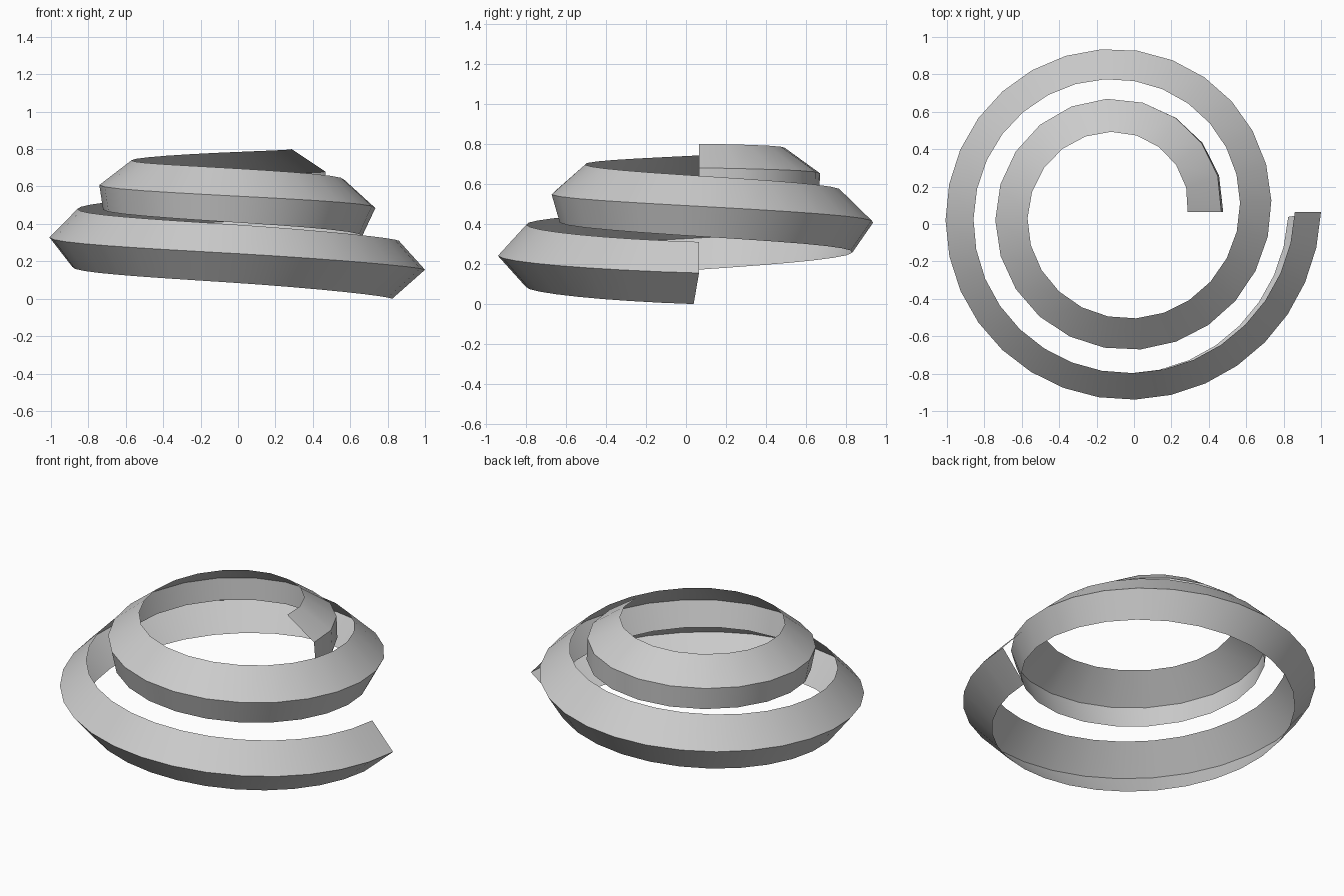
import bpy
import bmesh
import math

if "Cube" in bpy.data.objects:
    bpy.data.objects.remove(bpy.data.objects["Cube"])

CENTRE = (-0.07, 0.065)
TURNS = 2
SEGMENTS = 52
R0, R1 = 1.07, 0.537

# Section keys, one per quarter turn:
# crease height, top lip inset, top lip rise, bottom lip inset, bottom lip drop
KEYS = [
    (0.155, 0.140, 0.155, 0.175, 0.155),
    (0.245, 0.142, 0.155, 0.140, 0.155),
    (0.330, 0.150, 0.153, 0.122, 0.157),
    (0.412, 0.162, 0.158, 0.105, 0.150),
    (0.488, 0.168, 0.152, 0.070, 0.150),
    (0.552, 0.168, 0.148, 0.040, 0.140),
    (0.610, 0.173, 0.132, 0.020, 0.132),
    (0.655, 0.178, 0.127, 0.005, 0.130),
    (0.680, 0.180, 0.120, -0.010, 0.130),
]


def section(u):
    """Smoothly blended section values at fraction u of the spiral."""
    x = u * (len(KEYS) - 1)
    i = min(int(x), len(KEYS) - 2)
    t = x - i
    a, b = KEYS[max(i - 1, 0)], KEYS[i]
    c, d = KEYS[i + 1], KEYS[min(i + 2, len(KEYS) - 1)]
    return [0.5 * (2 * q + (r - p) * t + (2 * p - 5 * q + 4 * r - s) * t ** 2
                   + (3 * q - p - 3 * r + s) * t ** 3)
            for p, q, r, s in zip(a, b, c, d)]


def point(angle, radius, z):
    return (CENTRE[0] + radius * math.cos(angle),
            CENTRE[1] + radius * math.sin(angle), max(z, 0.0))


# Spiral ribbon: a V-shaped strip, open on the inside, in equal length steps
bm = bmesh.new()
rows = []
span = R0 - R1
for k in range(SEGMENTS + 1):
    s = k / SEGMENTS
    u = (R0 - math.sqrt(R0 ** 2 - s * (R0 ** 2 - R1 ** 2))) / span
    angle = -2 * math.pi * TURNS * u
    radius = R0 - span * u
    z, top_in, top_up, low_in, low_down = section(u)
    lean = 0.03 * (1 - u)
    rows.append([bm.verts.new(p) for p in (
        point(angle - lean, radius - low_in, z - low_down),
        point(angle, radius, z),
        point(angle, radius - top_in, z + top_up))])

for a, b in zip(rows, rows[1:]):
    for j in (0, 1):
        bm.faces.new((b[j], a[j], a[j + 1], b[j + 1])).smooth = True
    # Sharp outer crease
    bm.edges.get((a[1], b[1])).smooth = False

mesh = bpy.data.meshes.new("spiral_ribbon")
bm.to_mesh(mesh)
bm.free()
ribbon = bpy.data.objects.new("spiral_ribbon", mesh)
bpy.context.collection.objects.link(ribbon)

grey = bpy.data.materials.new("light_grey")
grey.diffuse_color = (0.6, 0.6, 0.6, 1)
grey.use_nodes = True
grey.node_tree.nodes["Principled BSDF"].inputs["Base Color"].default_value = grey.diffuse_color
mesh.materials.append(grey)
